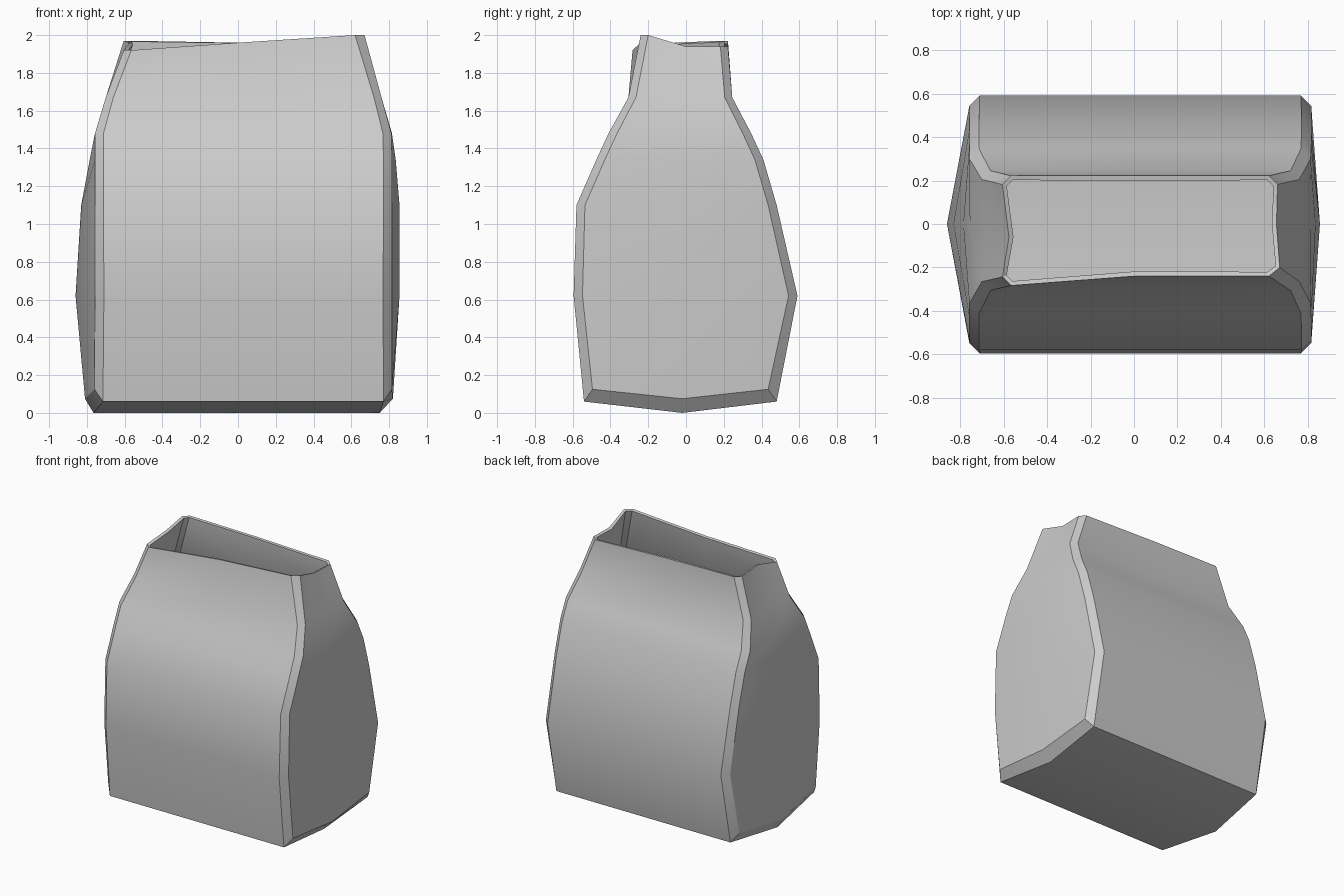
import bpy, bmesh

if "Cube" in bpy.data.objects:
    bpy.data.objects.remove(bpy.data.objects["Cube"])

# z, front y, back y, left x, right x, left bulge x, right bulge x, corner chamfer
LEVELS = [
    (0.06, -0.54, 0.48, -0.76, 0.815, -0.81, 0.82, 0.045),
    (0.62, -0.595, 0.59, -0.757, 0.815, -0.86, 0.855, 0.047),
    (1.10, -0.58, 0.48, -0.757, 0.815, -0.83, 0.855, 0.045),
    (1.34, -0.475, 0.41, -0.757, 0.815, -0.785, 0.835, 0.045),
    (1.48, -0.41, 0.345, -0.757, 0.812, -0.755, 0.815, 0.045),
    (1.67, -0.305, 0.245, -0.70, 0.76, -0.68, 0.76, 0.04),
    (1.96, -0.24, 0.222, -0.605, 0.67, -0.575, 0.655, 0.04),
]


def ring(z, yf, yb, xl, xr, xlm, xrm, c):
    """Chamfered rectangle with a middle point on each side, from front left."""
    return [[xl, yf + c, z], [xl + c, yf, z], [0, yf, z], [xr - c, yf, z],
            [xr, yf + c, z], [xrm, 0, z], [xr, yb - c, z], [xr - c, yb, z],
            [0, yb, z], [xl + c, yb, z], [xl, yb - c, z], [xlm, 0, z]]


rings = [ring(*level) for level in LEVELS]

# bevelled lower edge of the end panels
for i in (0, 4, 6, 10):
    rings[0][i][2] = 0.125
for i in (5, 11):
    rings[0][i][1:] = [-0.02, 0.075]

# uneven, crumpled mouth
for i, z in enumerate((1.92, 1.92, 1.96, 2.0, 2.0, 1.94, 1.94, 1.94, 1.96, 1.97, 1.97, 1.96)):
    rings[-1][i][2] = z
for i in (0, 1):
    rings[-1][i][1] -= 0.043
rings[-1][11][1] = -0.06
for i in (3, 6, 7):
    rings[-1][i][0] -= 0.01

# loft the bag wall
bm = bmesh.new()
loops = [[bm.verts.new(p) for p in r] for r in rings]
for a, b in zip(loops, loops[1:]):
    for i in range(12):
        j = (i + 1) % 12
        bm.faces.new((a[i], a[j], b[j], b[i]))

# shallow keel-shaped bottom
low = loops[0]
keel_l, keel_m, keel_r = [bm.verts.new((x, -0.02, 0)) for x in (-0.765, 0, 0.75)]
for face in ((low[1], keel_l, keel_m, low[2]), (low[2], keel_m, keel_r, low[3]),
             (low[7], keel_r, keel_m, low[8]), (low[8], keel_m, keel_l, low[9]),
             (low[3], keel_r, low[5], low[4]), (low[5], keel_r, low[7], low[6]),
             (low[9], keel_l, low[11], low[10]), (low[11], keel_l, low[1], low[0])):
    bm.faces.new(face)
bmesh.ops.recalc_face_normals(bm, faces=bm.faces)

mesh = bpy.data.meshes.new("open_bag")
bm.to_mesh(mesh)
bm.free()
bag = bpy.data.objects.new("open_bag", mesh)
bpy.context.collection.objects.link(bag)
bpy.context.view_layer.objects.active = bag
bag.select_set(True)

# wall thickness, growing inwards
wall = bag.modifiers.new("wall", 'SOLIDIFY')
wall.thickness = 0.022
wall.offset = -1
bpy.ops.object.modifier_apply(modifier="wall")
bpy.ops.object.shade_smooth_by_angle(angle=0.42)
